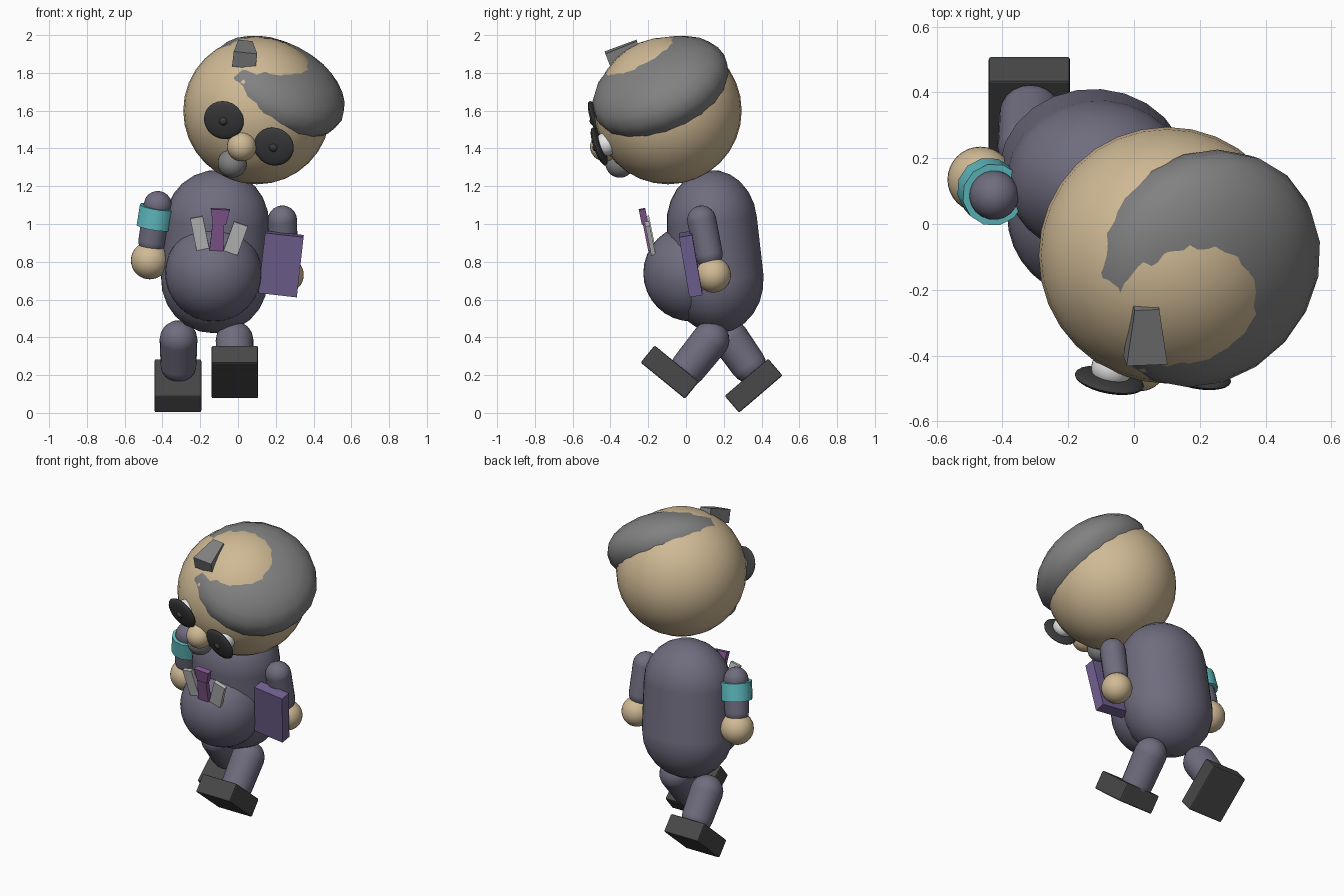
import bpy, bmesh
from mathutils import Vector, Matrix

if "Cube" in bpy.data.objects:
    bpy.data.objects.remove(bpy.data.objects["Cube"])


def material(name, r, g, b):
    m = bpy.data.materials.new(name)
    m.diffuse_color = (r, g, b, 1)
    m.use_nodes = True
    m.node_tree.nodes["Principled BSDF"].inputs["Base Color"].default_value = m.diffuse_color
    return m


SUIT = material("slate_violet", 0.16, 0.15, 0.21)
SKIN = material("tan_skin", 0.63, 0.49, 0.30)
GREY = material("mid_grey", 0.22, 0.22, 0.22)
LENS = material("near_black", 0.045, 0.045, 0.048)
SHOE = material("charcoal", 0.065, 0.065, 0.065)
PALE = material("pale_grey", 0.52, 0.52, 0.52)
WHITE = material("eye_white", 0.78, 0.78, 0.78)
CYAN = material("cyan", 0.12, 0.53, 0.56)
PLUM = material("plum", 0.23, 0.10, 0.29)
VIOLET = material("violet", 0.17, 0.12, 0.29)


def finish(name, bm, mat, smooth=True):
    bmesh.ops.recalc_face_normals(bm, faces=bm.faces)
    me = bpy.data.meshes.new(name)
    bm.to_mesh(me)
    bm.free()
    me.materials.append(mat)
    ob = bpy.data.objects.new(name, me)
    bpy.context.collection.objects.link(ob)
    if smooth:
        bpy.ops.object.select_all(action='DESELECT')
        ob.select_set(True)
        bpy.context.view_layer.objects.active = ob
        bpy.ops.object.shade_smooth_by_angle(angle=0.8)
    return ob


def frame(center, axis):
    """Matrix at center whose local z points along axis."""
    q = Vector(axis).to_track_quat('Z', 'Y')
    return Matrix.Translation(center) @ q.to_matrix().to_4x4()


def ellipsoid(name, center, radii, mat, axis=(0, 0, 1), segs=32, rings=16):
    bm = bmesh.new()
    bmesh.ops.create_uvsphere(bm, u_segments=segs, v_segments=rings, radius=1,
                              matrix=frame(center, axis) @ Matrix.Diagonal((*radii, 1)))
    return finish(name, bm, mat)


def ball(name, center, r, mat):
    return ellipsoid(name, center, (r, r, r), mat)


def tube(bm, a, b, ra, rb, segs):
    a, b = Vector(a), Vector(b)
    bmesh.ops.create_cone(bm, cap_ends=True, segments=segs, radius1=ra, radius2=rb,
                          depth=(b - a).length, matrix=frame((a + b) / 2, b - a))


def capsule(name, a, b, ra, rb, mat, y_scale=1.0, segs=20):
    """Two balls joined by a tapered tube, optionally flattened in y."""
    bm = bmesh.new()
    a, b = (Vector((p[0], p[1] / y_scale, p[2])) for p in (a, b))
    tube(bm, a, b, ra, rb, segs)
    for p, r in ((a, ra), (b, rb)):
        bmesh.ops.create_uvsphere(bm, u_segments=segs, v_segments=segs // 2, radius=r,
                                  matrix=frame(p, b - a))
    bmesh.ops.transform(bm, matrix=Matrix.Diagonal((1, y_scale, 1, 1)), verts=bm.verts)
    return finish(name, bm, mat)


def box(name, center, size, x_axis, up, mat, top=1.0, bevel=0.0):
    """Box along x_axis/up; top scales the width of the upper end."""
    z = Vector(up).normalized()
    y = z.cross(Vector(x_axis)).normalized()
    x = y.cross(z)
    m = Matrix.Translation(center) @ Matrix((x, y, z)).transposed().to_4x4()
    bm = bmesh.new()
    bmesh.ops.create_cube(bm, size=1)
    for v in bm.verts:
        k = top if v.co.z > 0 else 1
        v.co = Vector((v.co.x * size[0] * k, v.co.y * size[1], v.co.z * size[2]))
    if bevel:
        bmesh.ops.bevel(bm, geom=bm.edges[:], offset=bevel, segments=2,
                        profile=0.5, affect='EDGES')
    bmesh.ops.transform(bm, matrix=m, verts=bm.verts)
    return finish(name, bm, mat, smooth=False)


# Torso and belly
capsule("torso", (-0.125, 0.165, 0.705), (-0.11, 0.137, 1.01), 0.284, 0.276, SUIT, 0.87, 24)
ball("belly", (-0.13, 0.03, 0.74), 0.256, SUIT)

# Head, tilted to one side and bowed forward
UP = Vector((0.42, -0.38, 0.83)).normalized()
FACE = Vector((-0.18, -0.93, -0.33)).normalized()
ball("head", (0.10, -0.095, 1.60), 0.39, SKIN)
ellipsoid("cap", (0.21, -0.135, 1.722), (0.381, 0.381, 0.21), GREY, UP, 20, 12)
box("cap_tab", (0.035, -0.33, 1.9), (0.125, 0.085, 0.18), (1, 0.05, -0.1),
    (0.0, 0.93, 0.36), GREY, top=0.6)

# Eyes with dark lenses
for side, c in (("right", (-0.075, -0.475, 1.55)), ("left", (0.19, -0.46, 1.41))):
    c = Vector(c)
    ball(side + "_eye", c - FACE * 0.04, 0.062, WHITE)
    ellipsoid(side + "_lens", c, (0.107, 0.107, 0.022), LENS, FACE, 24, 12)
    ball(side + "_lens_stud", c + FACE * 0.012, 0.024, LENS)
ball("nose", (0.02, -0.43, 1.41), 0.078, SKIN)
ball("mouth", (-0.03, -0.35, 1.322), 0.077, GREY)

# Tie and collar flaps
LEAN = -0.2
box("tie_blade", (-0.109, -0.2, 0.935), (0.075, 0.03, 0.15), (1, 0, 0), (0.06, LEAN, 1), PLUM, top=0.8)
box("tie_knot", (-0.096, -0.225, 1.04), (0.07, 0.035, 0.08), (1, 0, 0), (0.06, LEAN, 1), PLUM, top=1.45)
box("right_collar", (-0.203, -0.19, 0.952), (0.068, 0.024, 0.175), (1, 0, 0), (-0.2, LEAN, 1), PALE)
box("left_collar", (-0.012, -0.19, 0.925), (0.078, 0.024, 0.165), (1, 0, 0), (0.36, LEAN, 1), PALE)

# Right arm with cuff
SHOULDER, WRIST = Vector((-0.425, 0.087, 1.10)), Vector((-0.455, 0.12, 0.91))
capsule("right_arm", WRIST, SHOULDER, 0.073, 0.075, SUIT)
bm = bmesh.new()
tube(bm, SHOULDER.lerp(WRIST, 0.62), SHOULDER.lerp(WRIST, 0.05), 0.096, 0.096, 12)
finish("arm_band", bm, CYAN)
ball("right_hand", (-0.467, 0.135, 0.807), 0.1, SKIN)

# Left arm holding a book
capsule("left_arm", (0.242, 0.12, 0.84), (0.235, 0.083, 1.02), 0.075, 0.078, SUIT)
ball("left_hand", (0.255, 0.145, 0.73), 0.093, SKIN)
box("book", (0.228, 0.025, 0.788), (0.205, 0.07, 0.325), (1, 0, -0.11), (0.11, -0.17, 0.98), VIOLET)

# Striding legs: hip, ankle, shoe centre, shoe up direction
for side, hip, ankle, shoe, up in (
        ("right", (-0.315, 0.235, 0.39), (-0.315, 0.33, 0.255), (-0.318, 0.358, 0.144), (0, -0.65, 0.76)),
        ("left", (-0.018, 0.13, 0.385), (-0.018, 0.01, 0.235), (-0.017, -0.086, 0.216), (0, 0.63, 0.77))):
    capsule(side + "_leg", ankle, hip, 0.095, 0.1, SUIT)
    box(side + "_shoe", shoe, (0.247, 0.303, 0.117), (1, 0, 0), up, SHOE, bevel=0.008)
